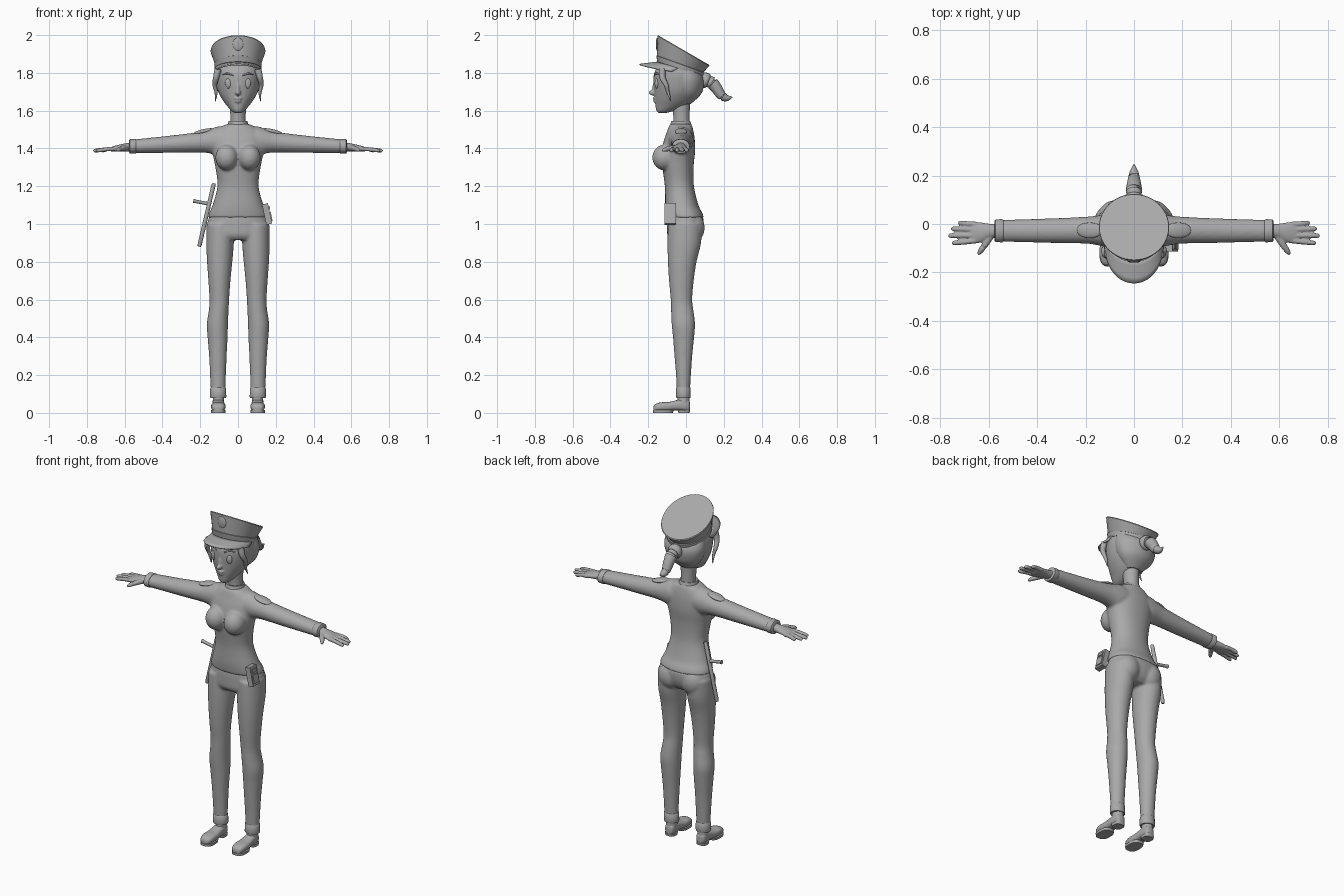
import bpy, bmesh, math
from mathutils import Vector, Matrix

grey = bpy.data.materials.new("plain_grey")
grey.diffuse_color = (0.4, 0.4, 0.4, 1)


def finish(name, bm, voxel=0, smooth=4, angle=40):
    """Turn a bmesh into an object; voxel > 0 fuses its parts into one skin."""
    bmesh.ops.recalc_face_normals(bm, faces=bm.faces)
    for f in bm.faces:
        f.smooth = True
    me = bpy.data.meshes.new(name)
    bm.to_mesh(me)
    bm.free()
    me.set_sharp_from_angle(angle=math.radians(angle))
    me.materials.append(grey)
    ob = bpy.data.objects.new(name, me)
    bpy.context.collection.objects.link(ob)
    if voxel:
        r = ob.modifiers.new("fuse", 'REMESH')
        r.mode, r.voxel_size, r.use_smooth_shade = 'VOXEL', voxel, True
        s = ob.modifiers.new("soften", 'SMOOTH')
        s.factor, s.iterations = 0.5, smooth
    return ob


def spline(rows, steps):
    """Catmull-Rom through rows of numbers."""
    out = []
    for i in range(len(rows) - 1):
        p = [rows[max(0, min(len(rows) - 1, i + k))] for k in (-1, 0, 1, 2)]
        for j in range(steps):
            t = j / steps
            out.append([b + 0.5 * t * (c - a + t * (2*a - 5*b + 4*c - d + t * (3*(b - c) + d - a)))
                        for a, b, c, d in zip(*p)])
    return out + [list(rows[-1])]


def skin(bm, rings):
    vs = [[bm.verts.new(p) for p in r] for r in rings]
    n = len(vs[0])
    for a, b in zip(vs, vs[1:]):
        for i in range(n):
            bm.faces.new((a[i], a[(i+1) % n], b[(i+1) % n], b[i]))
    bm.faces.new(vs[0])
    bm.faces.new(vs[-1])


def loft(bm, axis, rows, side=1, steps=4, n=32, p=2.0):
    """Rows are (position, u0, u1, v0, v1, slope) along an axis."""
    rings = []
    for row in spline([tuple(r) + (0,) * (6 - len(r)) for r in rows], steps):
        w, u0, u1, v0, v1, slope = row
        ring = []
        for i in range(n):
            t = 2 * math.pi * i / n
            c, s = math.cos(t), math.sin(t)
            du = math.copysign(abs(c) ** (2/p), c) * (u1 - u0) / 2
            dv = math.copysign(abs(s) ** (2/p), s) * (v1 - v0) / 2
            u, v, q = (u0+u1)/2 + du, (v0+v1)/2 + dv, w + slope * dv
            x, y, z = {'x': (q, u, v), 'y': (u, q, v), 'z': (u, v, q)}[axis]
            ring.append((x * side, y, z))
        rings.append(ring)
    skin(bm, rings)


def sym(rows):
    """(z, half width, y0, y1) to centred loft rows."""
    return [(z, -h, h, a, b) for z, h, a, b in rows]


def tube(bm, pts, side=1, n=12, steps=5):
    """Round tube through (x, y, z, radius) points."""
    pts = spline(pts, steps)
    cs = [Vector((p[0] * side, p[1], p[2])) for p in pts]
    rings = []
    for i, c in enumerate(cs):
        d = (cs[min(i+1, len(cs)-1)] - cs[max(i-1, 0)]).normalized()
        ref = Vector((0, 1, 0)) if abs(d.y) < 0.8 else Vector((1, 0, 0))
        a = d.cross(ref).normalized()
        b = d.cross(a)
        rings.append([c + pts[i][3] * (a * math.cos(2*math.pi*k/n) + b * math.sin(2*math.pi*k/n)) for k in range(n)])
    skin(bm, rings)


def place(c, r, tilt=0):
    return Matrix.Translation(c) @ Matrix.Rotation(math.radians(tilt), 4, 'Y') @ Matrix.Diagonal((*r, 1))


def ball(bm, c, r, tilt=0):
    bmesh.ops.create_uvsphere(bm, u_segments=24, v_segments=14, radius=1, matrix=place(c, r, tilt))


def box(bm, c, size, tilt=0):
    bmesh.ops.create_cube(bm, size=1, matrix=place(c, size, tilt))


# jacket: torso, bust and sleeves fused
bm = bmesh.new()
loft(bm, 'z', sym([(1.033, .158, -.102, .095), (1.06, .152, -.106, .086), (1.1, .135, -.11, .066),
     (1.2, .109, -.112, .042), (1.3, .12, -.125, .04), (1.38, .136, -.13, .048), (1.44, .14, -.118, .047),
     (1.48, .128, -.104, .042), (1.515, .09, -.092, .034), (1.53, .055, -.082, .028)]), p=2.2)
for s in (1, -1):
    ball(bm, (s*.06, -.115, 1.352), (.06, .064, .068))
    loft(bm, 'x', [(.04, -.1, .04, 1.4, 1.5), (.1, -.095, .04, 1.365, 1.517), (.15, -.088, .035, 1.374, 1.502),
         (.2, -.081, .03, 1.379, 1.488), (.35, -.078, .023, 1.377, 1.469), (.55, -.073, .017, 1.375, 1.448)], s)
finish("jacket", bm, .007, 8)

# trousers: hips and legs fused
bm = bmesh.new()
loft(bm, 'z', sym([(1.06, .14, -.094, .075), (1.03, .156, -.1, .092), (.98, .165, -.101, .09),
     (.94, .166, -.098, .075), (.915, .15, -.08, .05)]), p=2.2)
for s in (1, -1):
    ball(bm, (s*.075, .037, .98), (.07, .062, .08))
    loft(bm, 'z', [(1.0, .02, .166, -.096, .085), (.9, .022, .168, -.098, .08), (.8, .03, .164, -.096, .056),
         (.7, .04, .157, -.09, .041), (.6, .047, .151, -.081, .033), (.54, .05, .155, -.079, .04),
         (.47, .053, .165, -.076, .048), (.4, .055, .161, -.069, .043), (.3, .06, .153, -.061, .033),
         (.2, .064, .148, -.053, .026), (.11, .067, .144, -.048, .021)], s)
finish("trousers", bm, .007, 6)

for s, tag in ((1, "left"), (-1, "right")):
    # trouser cuff
    bm = bmesh.new()
    loft(bm, 'z', [(.08, .064, .146, -.051, .023), (.085, .062, .148, -.053, .025),
         (.13, .063, .147, -.052, .025), (.135, .067, .144, -.048, .021)], s, 1)
    finish(tag + "_trouser_cuff", bm)
    # shoe upper, ankle, sole and heel
    bm = bmesh.new()
    loft(bm, 'y', [(-.172, .09, .12, .01, .034), (-.162, .074, .134, .009, .047), (-.13, .066, .142, .009, .056),
         (-.09, .067, .141, .01, .058), (-.055, .071, .137, .013, .066), (-.02, .072, .135, .01, .075),
         (.01, .076, .13, .008, .07), (.02, .085, .12, .012, .058)], s, p=2.6)
    loft(bm, 'z', [(.05, .073, .134, -.045, .019), (.1, .074, .133, -.044, .018)], s, 1)
    loft(bm, 'z', [(0, .066, .142, -.175, -.07), (.014, .065, .143, -.176, -.065)], s, 1, p=2.6)
    loft(bm, 'z', [(0, .074, .133, -.04, .019), (.016, .072, .135, -.043, .022)], s, 1, p=3)
    finish(tag + "_shoe", bm)
    # sleeve cuff
    bm = bmesh.new()
    loft(bm, 'x', [(.54, -.073, .017, 1.375, 1.449), (.545, -.076, .02, 1.372, 1.451),
         (.572, -.074, .019, 1.372, 1.449), (.576, -.068, .013, 1.378, 1.443)], s, 1)
    finish(tag + "_sleeve_cuff", bm)
    # hand with four fingers and a thumb
    bm = bmesh.new()
    loft(bm, 'x', [(.55, -.056, .0, 1.385, 1.435), (.59, -.058, .0, 1.384, 1.428), (.63, -.076, .006, 1.383, 1.42),
         (.665, -.08, .008, 1.383, 1.41), (.678, -.074, .003, 1.387, 1.405)], s)
    for x, y0, y in ((.727, -.002, .004), (.755, -.024, -.02), (.766, -.047, -.048), (.752, -.068, -.078)):
        tube(bm, [(.65, y0, 1.398, .012), (.69, (y0+y)/2, 1.396, .011), (x-.012, y, 1.389, .01),
                  (x, y, 1.386, .005)], s)
    tube(bm, [(.59, -.045, 1.405, .016), (.615, -.085, 1.4, .014), (.635, -.113, 1.393, .011),
              (.643, -.126, 1.388, .006)], s)
    finish(tag + "_hand", bm, .004, 2)
    # shoulder pad
    bm = bmesh.new()
    ball(bm, (s*.183, -.026, 1.49), (.056, .032, .012), s*13)
    finish(tag + "_shoulder_pad", bm)
    # eye and brow
    bm = bmesh.new()
    ball(bm, (s*.05, -.154, 1.745), (.018, .012, .028))
    finish(tag + "_eye", bm)
    bm = bmesh.new()
    tube(bm, [(.025, -.168, 1.785, .003), (.055, -.158, 1.797, .005), (.085, -.138, 1.79, .002)], s)
    finish(tag + "_brow", bm)
    # loose side lock of hair
    bm = bmesh.new()
    tube(bm, [(.105, -.125, 1.82, .018), (.116, -.125, 1.775, .016), (.123, -.105, 1.735, .012),
              (.116, -.095, 1.695, .008), (.12, -.08, 1.65, .002)], s)
    finish(tag + "_side_lock", bm)

# neck and collar
bm = bmesh.new()
loft(bm, 'z', sym([(1.48, .043, -.07, .022), (1.56, .04, -.066, .019), (1.66, .046, -.08, .022)]))
finish("neck", bm)
bm = bmesh.new()
loft(bm, 'z', sym([(1.5, .062, -.09, .034), (1.525, .054, -.083, .029), (1.545, .05, -.077, .022),
     (1.543, .043, -.07, .019)]), steps=2)
finish("collar", bm)

# head with nose and lips fused
bm = bmesh.new()
loft(bm, 'z', sym([(1.588, .018, -.145, -.105), (1.6, .036, -.157, -.06), (1.63, .062, -.162, .01),
     (1.66, .084, -.165, .045), (1.7, .105, -.168, .073), (1.75, .118, -.172, .088), (1.8, .122, -.168, .082),
     (1.84, .108, -.145, .04), (1.865, .08, -.11, .0)]))
ball(bm, (0, -.173, 1.695), (.015, .024, .015))
ball(bm, (0, -.166, 1.715), (.010, .014, .035))
ball(bm, (0, -.162, 1.665), (.022, .014, .009))
ball(bm, (0, -.16, 1.65), (.018, .014, .009))
finish("head", bm, .005, 2)

# swept back hair, band and ponytail
bm = bmesh.new()
loft(bm, 'z', sym([(1.635, .045, -.03, .025), (1.68, .092, -.055, .074), (1.72, .114, -.072, .092),
     (1.77, .124, -.08, .095), (1.82, .116, -.08, .07)]))
finish("hair", bm)
bm = bmesh.new()
tube(bm, [(0, .085, 1.765, .035), (0, .095, 1.763, .04), (0, .112, 1.758, .04), (0, .12, 1.755, .032)], n=20, steps=2)
finish("hair_band", bm)
bm = bmesh.new()
tube(bm, [(0, .105, 1.757, .026), (0, .135, 1.748, .033), (0, .162, 1.718, .03), (0, .186, 1.683, .025),
          (0, .215, 1.667, .018), (0, .245, 1.672, .003)], n=20)
finish("ponytail", bm)

# cap band and flared crown with a tilted flat top
bm = bmesh.new()
loft(bm, 'z', [(1.818, -.122, .122, -.152, .09, -.33), (1.846, -.126, .126, -.157, .096, -.36),
     (1.848, -.122, .122, -.153, .092, -.36), (1.916, -.145, .145, -.151, .124, -.58),
     (1.921, -.143, .143, -.148, .122, -.58)], steps=1, n=48)
finish("cap", bm, angle=25)

# cap badge
bm = bmesh.new()
ball(bm, (0, -.153, 1.952), (.028, .007, .034))
finish("cap_badge", bm)

# arched visor
bm = bmesh.new()
rows = []
for i in range(25):
    t = math.radians(-84 + 7 * i)
    c, s = math.cos(t), math.sin(t)
    inner, outer = Vector((.12*s, -.03 - .118*c, 1.82 + .036*c)), Vector((.122*s, -.03 - .215*c**.7, 1.802 + .042*c))
    rows.append([bm.verts.new(inner.lerp(outer, k/4)) for k in range(5)])
for a, b in zip(rows, rows[1:]):
    for k in range(4):
        bm.faces.new((a[k], a[k+1], b[k+1], b[k]))
visor = finish("cap_visor", bm)
mod = visor.modifiers.new("thickness", 'SOLIDIFY')
mod.thickness, mod.offset = .008, 0

# radio on the belt
bm = bmesh.new()
box(bm, (.154, -.083, 1.053), (.032, .062, .11), -12)
box(bm, (.172, -.083, 1.04), (.012, .046, .05), -12)
box(bm, (.164, -.083, 1.085), (.01, .04, .018), -12)
finish("belt_radio", bm)

# baton with side handle
bm = bmesh.new()
tube(bm, [(-.205, 0, .88, .008), (-.203, 0, .89, .011), (-.13, 0, 1.205, .011), (-.127, 0, 1.216, .008)], steps=1)
tube(bm, [(-.155, 0, 1.107, .009), (-.225, 0, 1.12, .009), (-.237, 0, 1.122, .012)], steps=1)
finish("baton", bm)
